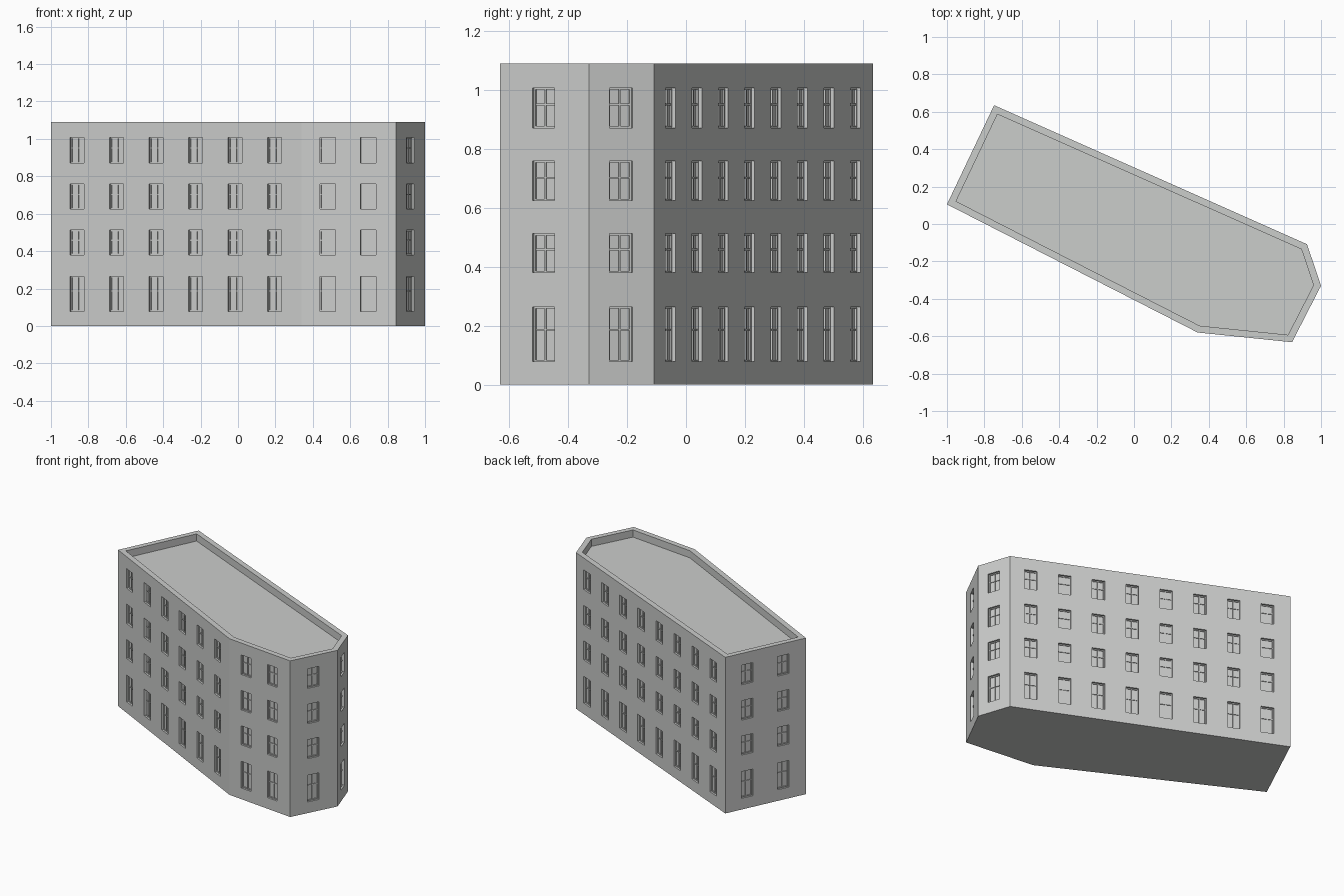
import bpy, bmesh
from mathutils import Vector

if "Cube" in bpy.data.objects:
    bpy.data.objects.remove(bpy.data.objects["Cube"])

H, RIM, ROOF = 1.09, 0.037, 1.04          # height, parapet thickness, roof level
WIN_W, DEPTH = 0.083, 0.018               # window width and recess

# Footprint, counter-clockwise from the left corner
FOOT = [Vector(p) for p in [(-1, 0.105), (0.34, -0.58), (0.845, -0.632),
                            (1, -0.33), (0.925, -0.108), (-0.748, 0.635)]]
# Per wall: window count, first and last position along the wall
WALLS = [(6, .104, .892), (2, .275, .706), (1, .49, .49),
         (1, .49, .49), (8, .074, .919), (2, .27, .72)]
# Per storey: sill, transom, head
ROWS = [(.078, .186, .264), (.38, .458, .512), (.624, .702, .759), (.871, .951, 1.007)]

grey = bpy.data.materials.new("light grey plaster")
grey.diffuse_color = (0.6, 0.61, 0.6, 1)
grey.use_nodes = True
grey.node_tree.nodes["Principled BSDF"].inputs["Base Color"].default_value = grey.diffuse_color


def finish(bm, name):
    bmesh.ops.remove_doubles(bm, verts=bm.verts, dist=1e-5)
    me = bpy.data.meshes.new(name)
    bm.to_mesh(me)
    bm.free()
    me.materials.append(grey)
    bpy.context.collection.objects.link(bpy.data.objects.new(name, me))


def quad(bm, pts):
    return bm.faces.new([bm.verts.new(p) for p in pts])


def inset(poly, d):
    out = []
    for i, p in enumerate(poly):
        a = (p - poly[i - 1]).normalized()
        b = (poly[(i + 1) % len(poly)] - p).normalized()
        na, nb = Vector((-a.y, a.x)), Vector((-b.y, b.x))
        out.append(p + (na + nb) * d / (1 + na.dot(nb)))
    return out


def wall_frame(i):
    a, b = FOOT[i], FOOT[(i + 1) % len(FOOT)]
    d = (b - a).normalized()
    n = Vector((d.y, -d.x))

    def at(u, z, depth=0.0):
        p = a + d * u - n * depth
        return Vector((p.x, p.y, z))
    return at, (b - a).length


def centres(i):
    n, t0, t1 = WALLS[i]
    return [t0 + (t1 - t0) * k / max(n - 1, 1) for k in range(n)]


def bar(bm, at, u0, u1, z0, z1, back, front):
    # Box in wall coordinates, open at the back against the pane
    o = [(u0, z0), (u1, z0), (u1, z1), (u0, z1)]
    quad(bm, [at(u, z, front) for u, z in o])
    for k in range(4):
        p, q = o[k], o[(k + 1) % 4]
        quad(bm, [at(*p, back), at(*q, back), at(*q, front), at(*p, front)])


# Building shell: walls with recessed openings, parapet, roof and base
shell, bars = bmesh.new(), bmesh.new()
zs = [0] + [z for r in ROWS for z in (r[0], r[2])] + [H]
for i in range(len(FOOT)):
    at, length = wall_frame(i)
    us = [0]
    for t in centres(i):
        us += [t * length - WIN_W / 2, t * length + WIN_W / 2]
    us.append(length)
    for j in range(len(us) - 1):
        for k in range(len(zs) - 1):
            u0, u1, z0, z1 = us[j], us[j + 1], zs[k], zs[k + 1]
            o = [(u0, z0), (u1, z0), (u1, z1), (u0, z1)]
            if not (j % 2 and k % 2):
                quad(shell, [at(*p) for p in o])
                continue
            # Pane and reveals
            quad(shell, [at(*p, DEPTH) for p in o])
            for m in range(4):
                p, q = o[m], o[(m + 1) % 4]
                quad(shell, [at(*p), at(*q), at(*q, DEPTH), at(*p, DEPTH)])
            # Casement frame, mullion and transom
            f, mid, tr = 0.006, (u0 + u1) / 2, ROWS[k // 2][1]
            bar(bars, at, u0, u0 + f, z0, z1, DEPTH, DEPTH - .006)
            bar(bars, at, u1 - f, u1, z0, z1, DEPTH, DEPTH - .006)
            bar(bars, at, u0 + f, u1 - f, z0, z0 + f, DEPTH, DEPTH - .006)
            bar(bars, at, u0 + f, u1 - f, z1 - f, z1, DEPTH, DEPTH - .006)
            bar(bars, at, mid - .003, mid + .003, z0 + f, z1 - f, DEPTH, DEPTH - .006)
            bar(bars, at, u0 + f, u1 - f, tr - .003, tr + .003, DEPTH, DEPTH - .005)

inner = inset(FOOT, RIM)
for i in range(len(FOOT)):
    j = (i + 1) % len(FOOT)
    a, b, c, d = FOOT[i], FOOT[j], inner[j], inner[i]
    quad(shell, [(*a, H), (*b, H), (*c, H), (*d, H)])
    quad(shell, [(*d, H), (*c, H), (*c, ROOF), (*d, ROOF)])
quad(shell, [(*p, ROOF) for p in inner])
quad(shell, [(*p, 0) for p in reversed(FOOT)])
finish(shell, "building_shell")
finish(bars, "window_frames")
